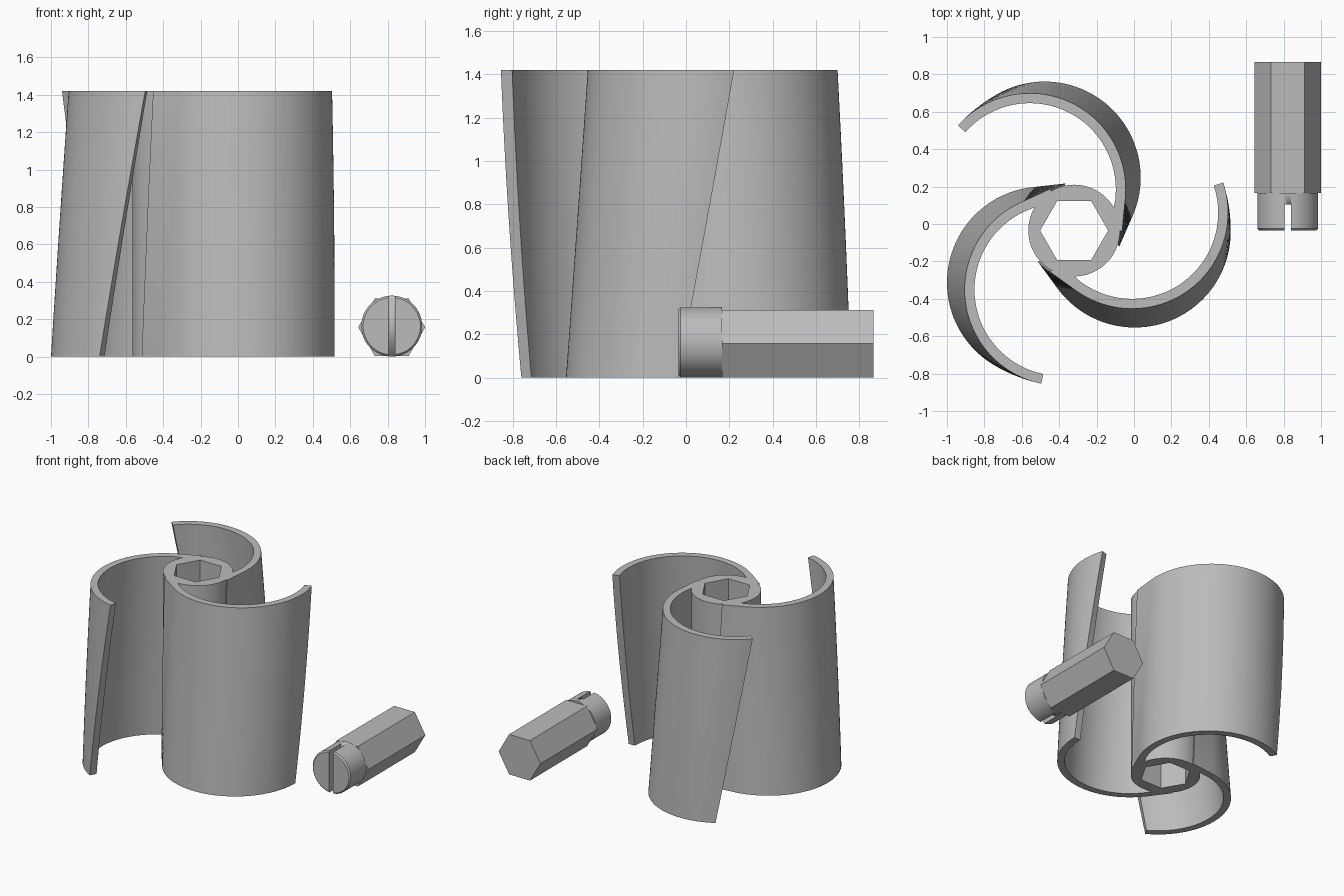
import bpy, bmesh, math
from mathutils import Vector

if "Cube" in bpy.data.objects:
    bpy.data.objects.remove(bpy.data.objects["Cube"])

HEIGHT = 1.42
HUB = Vector((-0.32, -0.035))      # hub axis
HUB_R, HEX_R = 0.245, 0.182
TWIST = math.radians(18)           # blade twist from bottom to top

grey = bpy.data.materials.new("plain grey")
grey.diffuse_color = (0.5, 0.5, 0.5, 1)
grey.use_nodes = True
grey.node_tree.nodes["Principled BSDF"].inputs["Base Color"].default_value = grey.diffuse_color


def finish(name, bm, angle=30):
    bmesh.ops.recalc_face_normals(bm, faces=bm.faces)
    mesh = bpy.data.meshes.new(name)
    bm.to_mesh(mesh)
    bm.free()
    ob = bpy.data.objects.new(name, mesh)
    bpy.context.collection.objects.link(ob)
    mesh.materials.append(grey)
    bpy.ops.object.select_all(action='DESELECT')
    ob.select_set(True)
    bpy.context.view_layer.objects.active = ob
    bpy.ops.object.shade_smooth_by_angle(angle=math.radians(angle))
    return ob


def loft(name, rings, closed=False):
    """Skin a stack of rings; cap the ends, or join last to first."""
    bm = bmesh.new()
    rows = [[bm.verts.new(p) for p in ring] for ring in rings]
    pairs = list(zip(rows, rows[1:]))
    if closed:
        pairs.append((rows[-1], rows[0]))
    for a, b in pairs:
        for i in range(len(a)):
            j = (i + 1) % len(a)
            bm.faces.new((a[i], a[j], b[j], b[i]))
    if not closed:
        bm.faces.new(rows[0])
        bm.faces.new(rows[-1])
    return finish(name, bm)


def polar(r, a):
    return Vector((r * math.cos(a), r * math.sin(a)))


def arc(centre, r, a0, a1, n):
    return [centre + polar(r, math.radians(a0 + (a1 - a0) * i / n)) for i in range(n + 1)]


# Hub: round tube with a hexagonal bore
N = 96
angles = [2 * math.pi * i / N for i in range(N)]


def hub_ring(z, hexagonal):
    ring = []
    for a in angles:
        r = HUB_R
        if hexagonal:
            r = HEX_R * math.cos(math.pi / 6) / math.cos(a % (math.pi / 3) - math.pi / 6)
        p = HUB + polar(r, a)
        ring.append((p.x, p.y, z))
    return ring


loft("hub", [hub_ring(0, False), hub_ring(HEIGHT, False),
             hub_ring(HEIGHT, True), hub_ring(0, True)], closed=True)

# Blade cross-section at the top, relative to the hub axis
centre = Vector((0.31, 0.095))
section = arc(centre, 0.513, 378.4, 235, 64)
section += [polar(0.256, math.radians(-121.5)),       # thin trailing lip on the hub
            polar(0.215, math.radians(-114)),         # root sunk into the hub wall
            polar(0.22, math.radians(-90))]
section += arc(centre, 0.46, 227.6, 378.4, 64)

# Three twisted blades
LAYERS = 20
for k in range(3):
    rings = []
    for layer in range(LAYERS + 1):
        t = layer / LAYERS
        turn = k * 2 * math.pi / 3 - TWIST * (1 - t)
        c, s = math.cos(turn), math.sin(turn)
        rings.append([(HUB.x + p.x * c - p.y * s, HUB.y + p.x * s + p.y * c, HEIGHT * t)
                      for p in section])
    loft(f"blade_{k + 1}", rings)

# Loose peg lying along y: hexagonal shank and slotted round head
PX = 0.822


def peg_ring(y, r, z, n):
    return [(PX + r * math.cos(2 * math.pi * i / n), y, z + r * math.sin(2 * math.pi * i / n))
            for i in range(n)]


loft("peg_shank", [peg_ring(y, 0.179, 0.157, 6) for y in (0.165, 0.865)])
head = loft("peg_head", [peg_ring(y, r, 0.163, 64) for y, r in
                         ((-0.035, 0.153), (-0.025, 0.163), (0.165, 0.163))])

# Slot through the head
bm = bmesh.new()
bmesh.ops.create_cube(bm, size=1)
for v in bm.verts:
    v.co = (PX + v.co.x * 0.035, 0.005 + v.co.y * 0.2, 0.163 + v.co.z * 0.6)
cutter = finish("slot_cutter", bm)
cutter.hide_render = True
cutter.hide_viewport = True
cutter.display_type = 'WIRE'
cut = head.modifiers.new("slot", 'BOOLEAN')
cut.operation = 'DIFFERENCE'
cut.solver = 'EXACT'
cut.object = cutter
